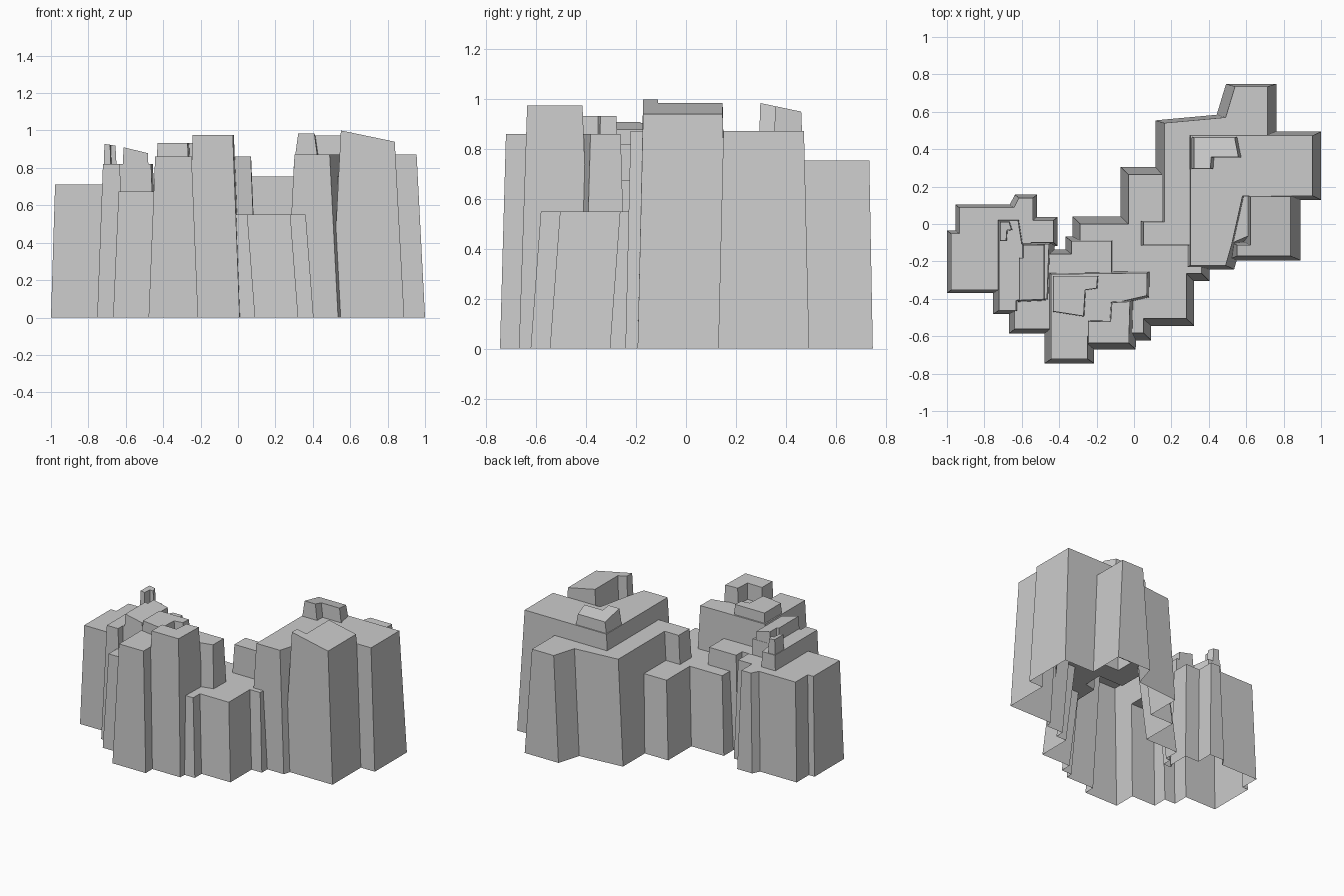
import bpy, bmesh
from mathutils import Vector

if "Cube" in bpy.data.objects:
    bpy.data.objects.remove(bpy.data.objects["Cube"])


def flare_outline(pts, fx, fy):
    """Push every edge of a counter-clockwise outline outward, fx along x and fy along y."""
    n = len(pts)
    lines = []
    for i in range(n):
        a, b = pts[i], pts[(i + 1) % n]
        d = (b - a).normalized()
        nor = Vector((d.y, -d.x))
        lines.append((a + nor * (abs(nor.x) * fx + abs(nor.y) * fy), d))
    out = []
    for i in range(n):
        (p, d), (q, e) = lines[i - 1], lines[i]
        t = (q - p).cross(e) / d.cross(e)
        out.append(p + d * t)
    return out


def column(name, top, z, fx, fy, z0=0.0, slope=(0, 0)):
    """Tapered rock column: top outline at height z (with slope from its first point)."""
    pts = [Vector(p) for p in top]
    first = pts[0]
    if sum(pts[i - 1].cross(pts[i]) for i in range(len(pts))) < 0:
        pts.reverse()
    base = flare_outline(pts, fx, fy)
    bm = bmesh.new()
    lo = [bm.verts.new((p.x, p.y, z0)) for p in base]
    hi = [bm.verts.new((p.x, p.y, z + slope[0] * (p.x - first.x) + slope[1] * (p.y - first.y)))
          for p in pts]
    bm.faces.new(hi)
    bm.faces.new(lo[::-1])
    for i in range(len(pts)):
        j = (i + 1) % len(pts)
        bm.faces.new((lo[i], lo[j], hi[j], hi[i]))
    me = bpy.data.meshes.new(name)
    bm.to_mesh(me)
    bm.free()
    ob = bpy.data.objects.new(name, me)
    bpy.context.collection.objects.link(ob)
    return ob


parts = []

# low saddle joining both clusters
parts.append(column("saddle_ledge", [
    (-.03, .265), (.25, .265), (.25, 0), (.362, 0), (.362, -.265), (.28, -.265), (.28, -.505),
    (.05, -.505), (.05, -.582), (-.1, -.582), (-.1, -.3), (-.288, -.2), (-.288, 0), (-.03, 0)],
    .55, .042, .041))

# right cluster
parts.append(column("back_ledge", [
    (.162, .54), (.49, .57), (.54, .735), (.713, .735), (.713, -.02), (.5, -.112), (.05, -.112),
    (.05, .012), (.162, .012)], .755, .048, .014))
parts.append(column("right_plateau", [
    (.302, .473), (.955, .473), (.955, .15), (.58, .15), (.522, -.11), (.49, -.222),
    (.302, -.222)], .872, .045, .021))
parts.append(column("right_peak", [
    (.55, -.172), (.838, -.172), (.838, .147), (.622, .147), (.622, -.112), (.55, -.112)],
    1.0, .051, .022, slope=(-.208, 0)))
parts.append(column("right_cap", [
    (.322, .298), (.408, .298), (.413, .358), (.558, .358), (.538, .462), (.322, .462)],
    .985, .025, .006, .8, (0, -.21)))

# left cluster
parts.append(column("left_ledge", [
    (-.978, -.052), (-.933, -.052), (-.933, .087), (-.642, .087), (-.615, .14), (-.54, .14),
    (-.54, .02), (-.43, .02), (-.43, -.1), (-.55, -.1), (-.55, -.353), (-.978, -.353)],
    .71, .022, .017))
parts.append(column("left_low_step", [
    (-.638, -.16), (-.638, -.562), (-.4, -.562), (-.4, -.3), (-.12, -.3), (-.12, -.092),
    (-.335, -.092), (-.335, -.16)], .675, .03, .024))
parts.append(column("left_high_step", [
    (-.722, .018), (-.62, .018), (-.6, -.108), (-.455, -.108), (-.465, -.4), (-.632, -.408),
    (-.632, -.462), (-.722, -.462)], .82, .031, .02))
parts.append(column("left_slope_cap", [
    (-.612, -.408), (-.482, -.402), (-.482, -.112), (-.592, -.112), (-.592, -.182),
    (-.612, -.182)], .91, .012, .01, .6, (-.24, 0)))
parts.append(column("left_small_cap", [
    (-.714, -.088), (-.684, -.088), (-.68, -.033), (-.655, -.03), (-.668, .01), (-.714, .01)],
    .928, .006, .004, .75, (-.15, 0)))
parts.append(column("front_plateau", [
    (-.443, -.268), (.07, -.262), (.068, -.383), (-.05, -.41), (-.05, -.58), (-.248, -.6),
    (-.248, -.722), (-.443, -.722)], .86, .035, .024))
parts.append(column("front_peak", [
    (-.242, -.52), (-.125, -.522), (-.118, -.42), (-.022, -.415), (-.028, -.637), (-.242, -.637)],
    .975, .037, .033))
parts.append(column("front_cap", [
    (-.43, -.279), (-.195, -.279), (-.2, -.343), (-.262, -.352), (-.27, -.492), (-.43, -.467)],
    .933, .012, .006, .7))

# fuse the columns into one rock shell
rock = parts[0]
bpy.context.view_layer.objects.active = rock
for p in parts[1:]:
    m = rock.modifiers.new("fuse", 'BOOLEAN')
    m.operation = 'UNION'
    m.solver = 'EXACT'
    m.object = p
    bpy.ops.object.modifier_apply(modifier=m.name)
    bpy.data.objects.remove(p)
rock.name = "rock_cliff"

# open underside
bm = bmesh.new()
bm.from_mesh(rock.data)
floor = [f for f in bm.faces if all(abs(v.co.z) < 1e-4 for v in f.verts)]
bmesh.ops.delete(bm, geom=floor, context='FACES')
bm.to_mesh(rock.data)
bm.free()
